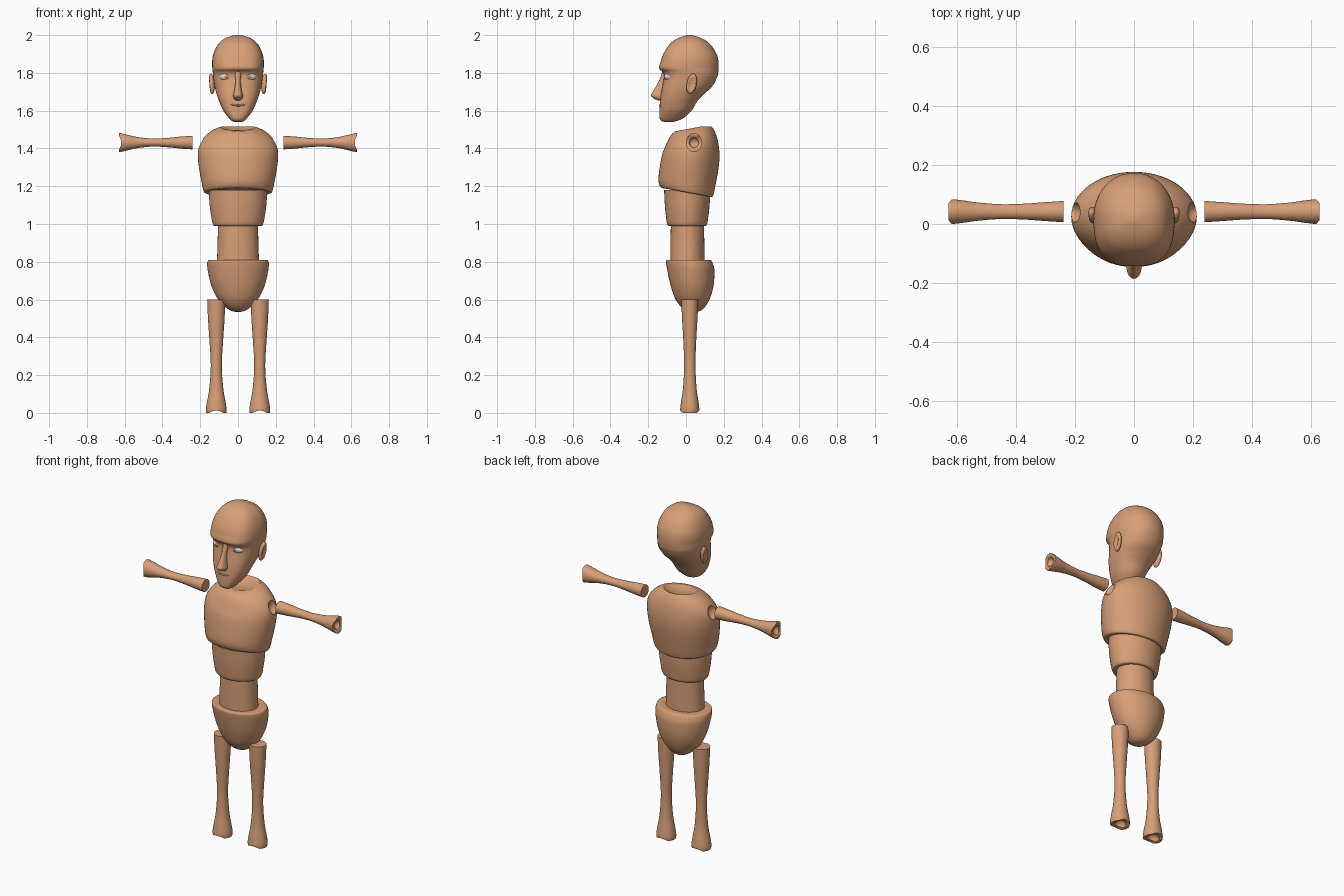
import bpy, bmesh, math
from mathutils import Matrix, Vector

if "Cube" in bpy.data.objects:
    bpy.data.objects.remove(bpy.data.objects["Cube"])


def material(name, rgb):
    m = bpy.data.materials.new(name)
    m.diffuse_color = (*rgb, 1)
    m.use_nodes = True
    m.node_tree.nodes["Principled BSDF"].inputs["Base Color"].default_value = m.diffuse_color
    return m


SKIN = material("tan skin", (0.68, 0.345, 0.185))
WHITE = material("eye white", (0.72, 0.74, 0.75))
IRIS = material("iris brown", (0.50, 0.24, 0.16))


def finish(bm, name, mats=(SKIN,), angle=35):
    bmesh.ops.recalc_face_normals(bm, faces=bm.faces)
    me = bpy.data.meshes.new(name)
    bm.to_mesh(me)
    bm.free()
    ob = bpy.data.objects.new(name, me)
    bpy.context.collection.objects.link(ob)
    for m in mats:
        me.materials.append(m)
    smooth(ob, angle)
    return ob


def activate(ob):
    bpy.ops.object.select_all(action='DESELECT')
    ob.select_set(True)
    bpy.context.view_layer.objects.active = ob


def smooth(ob, angle=35):
    activate(ob)
    bpy.ops.object.shade_smooth_by_angle(angle=math.radians(angle))


def spline(rows, sub):
    """Catmull-Rom interpolation through a list of tuples."""
    out = []
    for i in range(len(rows) - 1):
        p0, p1, p2, p3 = (rows[max(0, min(len(rows) - 1, i + k))] for k in (-1, 0, 1, 2))
        for s in range(sub):
            t = s / sub
            out.append([0.5 * (2 * b + (c - a) * t + (2 * a - 5 * b + 4 * c - d) * t * t
                               + (3 * b - a - 3 * c + d) * t ** 3)
                        for a, b, c, d in zip(p0, p1, p2, p3)])
    return out + [list(rows[-1])]


def loft(name, rows, fexp=2.0, bexp=2.0, n=56, sub=4, matrix=None):
    """Rows are (z, half width, front y, back y[, tilt along y])."""
    bm = bmesh.new()
    rings = []
    for r in spline(rows, sub):
        z, w, yf, yb = r[:4]
        tilt = r[4] if len(r) > 4 else 0
        yc, d = (yf + yb) / 2, (yb - yf) / 2
        ring = []
        for k in range(n):
            a = 2 * math.pi * k / n
            c, s = math.cos(a), math.sin(a)
            e = 2 / (fexp if s < 0 else bexp)
            x = w * math.copysign(abs(c) ** e, c)
            y = yc + d * math.copysign(abs(s) ** e, s)
            ring.append(bm.verts.new((x, y, z + tilt * (y - 0.02))))
        rings.append(ring)
    for a, b in zip(rings, rings[1:]):
        for k in range(n):
            bm.faces.new((a[k], a[(k + 1) % n], b[(k + 1) % n], b[k]))
    bm.faces.new(rings[0][::-1])
    bm.faces.new(rings[-1])
    if matrix:
        bm.transform(matrix)
    return finish(bm, name)


def ball(name, center, radii, mats=(SKIN,), rot=None):
    bm = bmesh.new()
    bmesh.ops.create_uvsphere(bm, u_segments=40, v_segments=24, radius=1)
    m = Matrix.Translation(center) @ (rot or Matrix()) @ Matrix.Diagonal((*radii, 1))
    bm.transform(m)
    return finish(bm, name, mats)


def rod(name, radius, depth, matrix):
    bm = bmesh.new()
    bmesh.ops.create_cone(bm, cap_ends=True, segments=48, radius1=radius, radius2=radius, depth=depth)
    bm.transform(matrix)
    return finish(bm, name)


def cut(ob, cutters):
    for c in cutters:
        mod = ob.modifiers.new("cut", 'BOOLEAN')
        mod.operation, mod.solver, mod.object = 'DIFFERENCE', 'EXACT', c
        activate(ob)
        bpy.ops.object.modifier_apply(modifier=mod.name)
        bpy.data.objects.remove(c)
    smooth(ob)


# head
loft("head", [(1.54, .018, -.11, -.075), (1.545, .032, -.128, -.05), (1.56, .047, -.14, -.015),
              (1.6, .078, -.14, .03), (1.65, .1, -.137, .06), (1.69, .114, -.132, .098),
              (1.73, .124, -.125, .14), (1.78, .131, -.117, .166), (1.805, .134, -.124, .171),
              (1.825, .136, -.143, .173), (1.86, .137, -.134, .172), (1.9, .13, -.12, .162),
              (1.95, .107, -.088, .13), (1.98, .074, -.05, .09), (1.995, .037, -.01, .05),
              (2.0, .01, .01, .03)], fexp=2.7, bexp=2.1)

# nose
loft("nose", [(1.655, .012, -.15, -.1), (1.663, .022, -.168, -.1), (1.68, .026, -.186, -.1),
              (1.70, .021, -.176, -.1), (1.75, .014, -.147, -.09), (1.80, .017, -.128, -.09),
              (1.825, .016, -.13, -.09)], n=32)

# mouth line
cu = bpy.data.curves.new("mouth", 'CURVE')
cu.dimensions, cu.bevel_depth, cu.bevel_resolution = '3D', .0045, 3
sp = cu.splines.new('POLY')
sp.points.add(16)
for k, p in enumerate(sp.points):
    u = k / 8 - 1
    p.co = (.053 * u, -.139 + .014 * abs(u) ** 2.5, 1.627 + .014 * u * u, 1)
    p.radius = 1 - .6 * u * u
mouth = bpy.data.objects.new("mouth", cu)
bpy.context.collection.objects.link(mouth)
cu.materials.append(SKIN)
activate(mouth)
bpy.ops.object.convert(target='MESH')

# eyes and ears
for s, side in ((-1, "right"), (1, "left")):
    eye = ball(side + "_eye", (s * .058, -.08, 1.78), (.042, .036, .026), (WHITE, IRIS))
    for f in eye.data.polygons:
        c = f.center
        if c.y < -.1 and math.hypot(c.x - s * .057, c.z - 1.78) < .0125:
            f.material_index = 1
    ear = ball(side + "_ear", (0, 0, 0), (.017, .026, .055))
    for v in ear.data.vertices:
        # hollow the outer face of the ear
        r = math.hypot(v.co.y / .026, v.co.z / .055)
        if v.co.x * s > 0 and r < .75:
            v.co.x -= s * .012 * (1 - (r / .75) ** 2)
    ear.data.transform(Matrix.Translation((s * .14, .03, 1.742)) @ Matrix.Rotation(-.2, 4, 'X')
                       @ Matrix.Rotation(s * .08, 4, 'Y'))

# chest with neck dish and shoulder sockets
chest = loft("chest", [(1.165, .16, -.115, .122, -.18), (1.165, .177, -.131, .138, -.18),
                       (1.18, .185, -.142, .146, -.18), (1.22, .193, -.146, .156, -.12),
                       (1.3, .207, -.139, .173, 0), (1.37, .213, -.126, .177, 0),
                       (1.42, .205, -.108, .171, .05), (1.46, .178, -.092, .159, .1),
                       (1.49, .14, -.077, .14, .17), (1.505, .105, -.058, .12, .18)])
cut(chest, [ball("neck_cutter", (0, .03, 1.688), (.2, .2, .2))]
    + [ball("shoulder_cutter", (s * .212, .04, 1.43), (.035, .037, .046)) for s in (-1, 1)])

# ribs, waist, pelvis
loft("ribs", [(.99, .1, -.08, .09), (.99, .124, -.091, .104), (1.0, .133, -.1, .112),
              (1.03, .14, -.105, .117), (1.1, .15, -.112, .125), (1.18, .155, -.116, .129)])
loft("waist", [(.78, .112, -.083, .098), (.9, .108, -.082, .097), (1.01, .106, -.08, .095)])
loft("pelvis", [(.535, .012, .03, .05), (.54, .035, .005, .075), (.56, .066, -.025, .1),
                (.6, .105, -.055, .124), (.65, .132, -.074, .141), (.7, .149, -.088, .149),
                (.76, .161, -.1, .15), (.79, .163, -.105, .142), (.805, .16, -.105, .134),
                (.81, .153, -.099, .128), (.81, .13, -.085, .11)])


def limb(name, rows, matrix):
    """Turned limb piece with a saddle-shaped hollow at its local z = 0 end."""
    ob = loft(name, [(z, rx, -ry, ry) for z, rx, ry in rows], n=48)
    groove = Matrix.Translation((0, 0, -.048)) @ Matrix.Rotation(math.pi / 2, 4, 'X')
    r = rows[0][2] * .7
    cut(ob, [rod("groove_cutter", .06, .3, groove), ball("pit_cutter", (0, 0, 0), (r, r, r))])
    ob.data.transform(matrix)


# upper legs and upper arms
for s, side in ((-1, "right"), (1, "left")):
    limb(side + "_upper_leg", [(0, .053, .049), (.02, .055, .051), (.06, .049, .046), (.13, .037, .036),
                               (.25, .029, .03), (.38, .036, .034), (.5, .044, .041), (.6, .048, .045)],
         Matrix.Translation((s * .115, .02, 0)))
    limb(side + "_upper_arm", [(0, .05, .04), (.012, .049, .042), (.05, .04, .038), (.1, .029, .031),
                               (.18, .021, .025), (.26, .025, .027), (.33, .032, .032), (.39, .036, .036)],
         Matrix.Translation((s * .63, .042, 1.431)) @ Matrix.Rotation(-s * math.pi / 2, 4, 'Y'))
